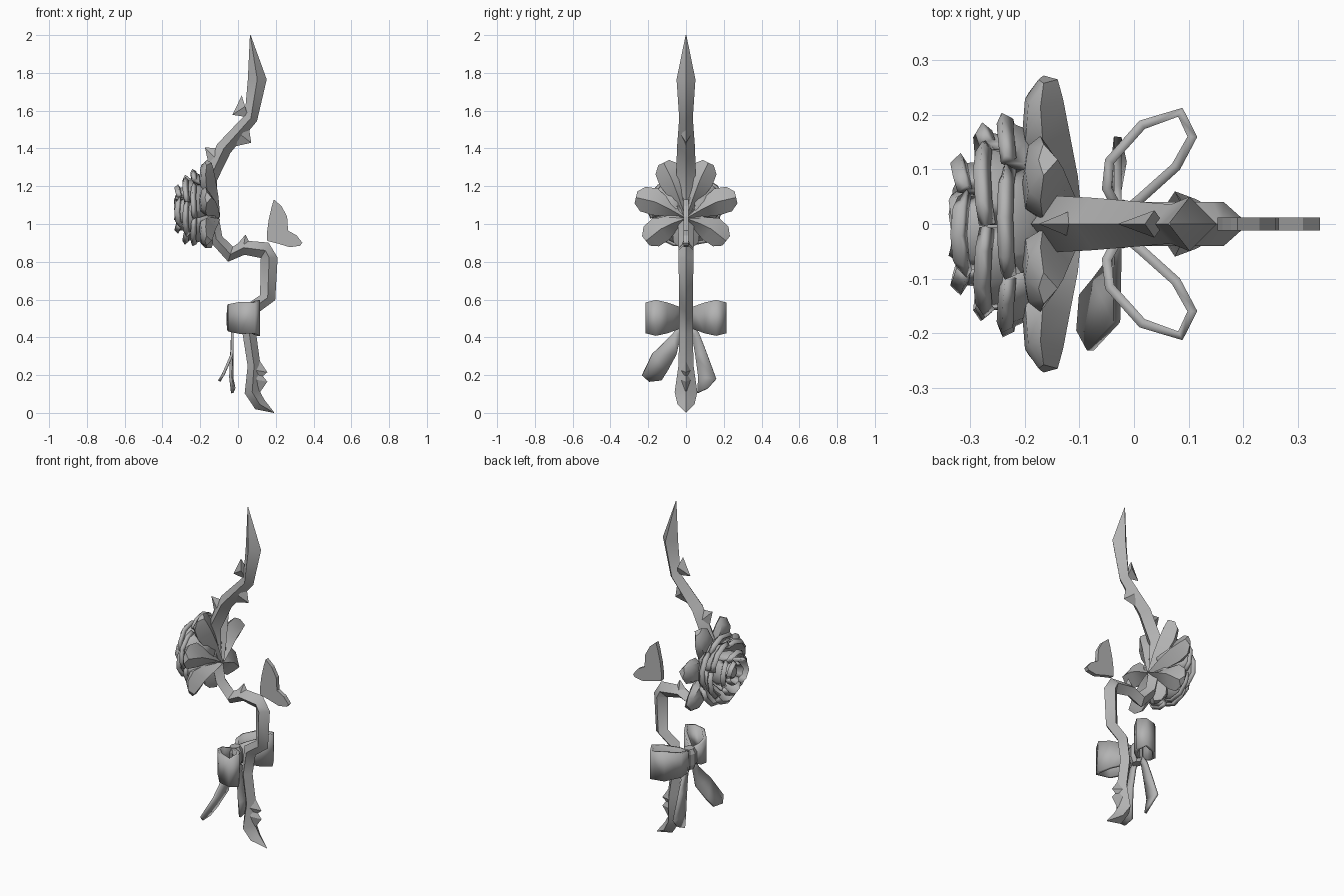
import bpy, bmesh, math, random
from mathutils import Vector

if "Cube" in bpy.data.objects:
    bpy.data.objects.remove(bpy.data.objects["Cube"])
random.seed(4)

# Dark grey shared by every part
GREY = bpy.data.materials.new("dark_grey")
GREY.diffuse_color = (.45, .45, .45, 1)
GREY.use_nodes = True
GREY.node_tree.nodes["Principled BSDF"].inputs["Base Color"].default_value = GREY.diffuse_color


def make(name, verts, faces, thick=0.0, smooth=0):
    me = bpy.data.meshes.new(name)
    me.from_pydata([tuple(v) for v in verts], [], faces)
    me.materials.append(GREY)
    bm = bmesh.new()
    bm.from_mesh(me)
    bmesh.ops.recalc_face_normals(bm, faces=bm.faces)
    bm.to_mesh(me)
    bm.free()
    ob = bpy.data.objects.new(name, me)
    bpy.context.collection.objects.link(ob)
    if thick:
        m = ob.modifiers.new("thickness", 'SOLIDIFY')
        m.thickness, m.offset = thick, 0
    if smooth:
        bpy.ops.object.select_all(action='DESELECT')
        ob.select_set(True)
        bpy.context.view_layer.objects.active = ob
        bpy.ops.object.shade_smooth_by_angle(angle=math.radians(smooth))
    return ob


def loft(name, rings, tube=True, **kw):
    """Skin equal-sized rows of points; tube closes each row and caps the ends."""
    n, verts, faces = len(rings[0]), [p for r in rings for p in r], []
    for i in range(len(rings) - 1):
        for j in range(n if tube else n - 1):
            k = (j + 1) % n
            faces.append((i*n + j, i*n + k, (i+1)*n + k, (i+1)*n + j))
    if tube:
        faces += [tuple(range(n)), tuple(range(len(verts) - n, len(verts)))]
    return make(name, verts, faces, **kw)


# Thorny stem: diamond section swept along (x, z, half width, half depth)
path = [(.065, 2.0, .002, .002), (.102, 1.765, .05, .05), (.068, 1.56, .036, .036),
        (-.075, 1.40, .042, .048), (-.15, 1.24, .04, .052), (-.15, 1.08, .04, .045),
        (-.115, .92, .035, .04), (-.04, .84, .042, .04), (.03, .875, .038, .04),
        (.145, .86, .045, .04), (.165, .82, .045, .04), (.157, .61, .042, .036),
        (.08, .555, .04, .036), (.06, .42, .036, .036), (.085, .25, .034, .04),
        (.075, .11, .04, .06), (.115, .045, .035, .045), (.19, .002, .002, .002)]
rings = []
for i, (x, z, w, d) in enumerate(path):
    a, b = path[max(i - 1, 0)], path[min(i + 1, len(path) - 1)]
    t = Vector((b[0] - a[0], 0, b[1] - a[1])).normalized()
    side, c = Vector((-t.z, 0, t.x)) * w, Vector((x, 0, z))
    rings.append([c + side, c + Vector((0, d, 0)), c - side, c - Vector((0, d, 0))])
loft("stem", rings, smooth=40)

# Thorns: small wedges (tip, then the two base ends, as x z pairs)
for tx, tz, ax, az, bx, bz in [(-.03, 1.578, .02, 1.68, .055, 1.565), (.07, 1.43, .055, 1.53, -.02, 1.41),
                               (-.175, 1.405, -.08, 1.40, -.15, 1.29), (.04, .945, -.01, .885, .07, .885),
                               (.155, .215, .105, .29, .09, .16), (.155, .165, .09, .25, .11, .10)]:
    mx, mz = (ax + bx) / 2, (az + bz) / 2
    make("thorn", [(ax, 0, az), (mx, .025, mz), (bx, 0, bz), (mx, -.025, mz), (tx, 0, tz)],
         [(0, 1, 2, 3), (0, 1, 4), (1, 2, 4), (2, 3, 4), (3, 0, 4)])

# Flower: axis along -x through z = 1.08
CZ = 1.08


def polar(x, r, a, side=0.0, cz=CZ):
    return Vector((x, r*math.cos(a) - side*math.sin(a), cz + r*math.sin(a) + side*math.cos(a)))


# Outer petals: plump, ridged at the back (radius, front x, back x, half width)
outer = [(.01, -.13, -.095, .008), (.09, -.19, -.103, .042), (.17, -.205, -.118, .072),
         (.235, -.20, -.13, .066), (.272, -.175, -.14, .032)]
for k in range(7):
    a = math.pi / 2 + (k + .5) * math.tau / 7
    q = .76 if k == 3 else 1     # lowest petal is shorter
    rings = []
    for r, f, b, w in outer:
        cz = CZ - .05 * max(0, 1 - r / .15)
        r *= q
        e = f * .45 + b * .55
        rings.append([polar(f, r, a, 0, cz), polar(f + .006, r, a, w*.7, cz),
                      polar(e - .01, r, a, w, cz), polar(b, r, a, 0, cz),
                      polar(e - .01, r, a, -w, cz), polar(f + .006, r, a, -w*.7, cz)])
    loft("outer_petal", rings, smooth=40)

# Inner petals: cupped overlapping sheets (count, radius, rim x, turn, half span)
for n, R, X, turn, span in [(5, .198, -.24, .3, .6), (5, .175, -.283, .95, .64),
                            (4, .118, -.325, .2, .74), (3, .06, -.328, .8, .95)]:
    for k in range(n):
        a0 = turn + k * math.tau / n + random.uniform(-.06, .06)
        rows = []
        for u, v in [(.25, 0), (.62, .35), (.88, .75), (.97, 1), (1.04, .93)]:
            row = []
            for s in (-1, -.6, 0, .6, 1):
                drop = .13 * s * s * v
                twist = .05 * s * v
                x = -.13 + (X + .13) * v * (1 - .5 * drop)
                row.append(polar(x, R * u * (1 - drop + twist), a0 + s * span))
            rows.append(row)
        loft("inner_petal", rows, tube=False, thick=.024, smooth=60)
# Flower bud core
loft("flower_core", [[polar(x, r, i * math.tau / 7) for i in range(7)] for x, r in
                     [(-.12, .04), (-.18, .11), (-.25, .085), (-.315, .03)]], smooth=30)

# Heart-shaped leaf slab
leaf = [(.19, 1.13), (.23, 1.095), (.26, 1.04), (.265, .965), (.31, .94), (.341, .9), (.328, .885),
        (.275, .877), (.215, .895), (.155, .91), (.153, .95), (.162, 1.02), (.178, 1.09)]
make("leaf", [(x, 0, z) for x, z in leaf], [tuple(range(len(leaf)))], thick=.024)

# Ribbon loops, mirrored (x, y, half height)
loop = [(-.025, .02, .045), (-.05, .065, .062), (-.045, .115, .072), (.015, .182, .085),
        (.085, .205, .082), (.107, .16, .095), (.077, .105, .082), (.01, .045, .06), (-.02, .02, .045)]
for s in (1, -1):
    loft("ribbon_loop", [[(x, y*s, .503 - h), (x, y*s, .503 + h)] for x, y, h in loop],
         tube=False, thick=.018, smooth=50)

# Ribbon knot
loft("ribbon_knot", [[(-.02 + r*.9*math.cos(i*math.tau/8), r*math.sin(i*math.tau/8), z)
                      for i in range(8)] for z, r in [(.435, .03), (.465, .045), (.53, .045), (.555, .03)]])

# Ribbon tails (left x, y, z, right x, y, z)
tails = [[(-.03, -.04, .47, -.03, 0, .47), (-.03, -.07, .42, -.03, -.025, .42),
          (-.032, -.18, .31, -.032, -.05, .31), (-.08, -.232, .20, -.07, -.10, .22),
          (-.10, -.195, .168, -.095, -.13, .175)],
         [(-.03, 0, .47, -.03, .04, .47), (-.03, .03, .42, -.03, .07, .42),
          (-.035, .05, .30, -.03, .105, .33), (-.04, .065, .19, -.03, .16, .18),
          (-.03, .06, .105, -.02, .115, .13)]]
for t in tails:
    loft("ribbon_tail", [[r[:3], r[3:]] for r in t], tube=False, thick=.014, smooth=30)
